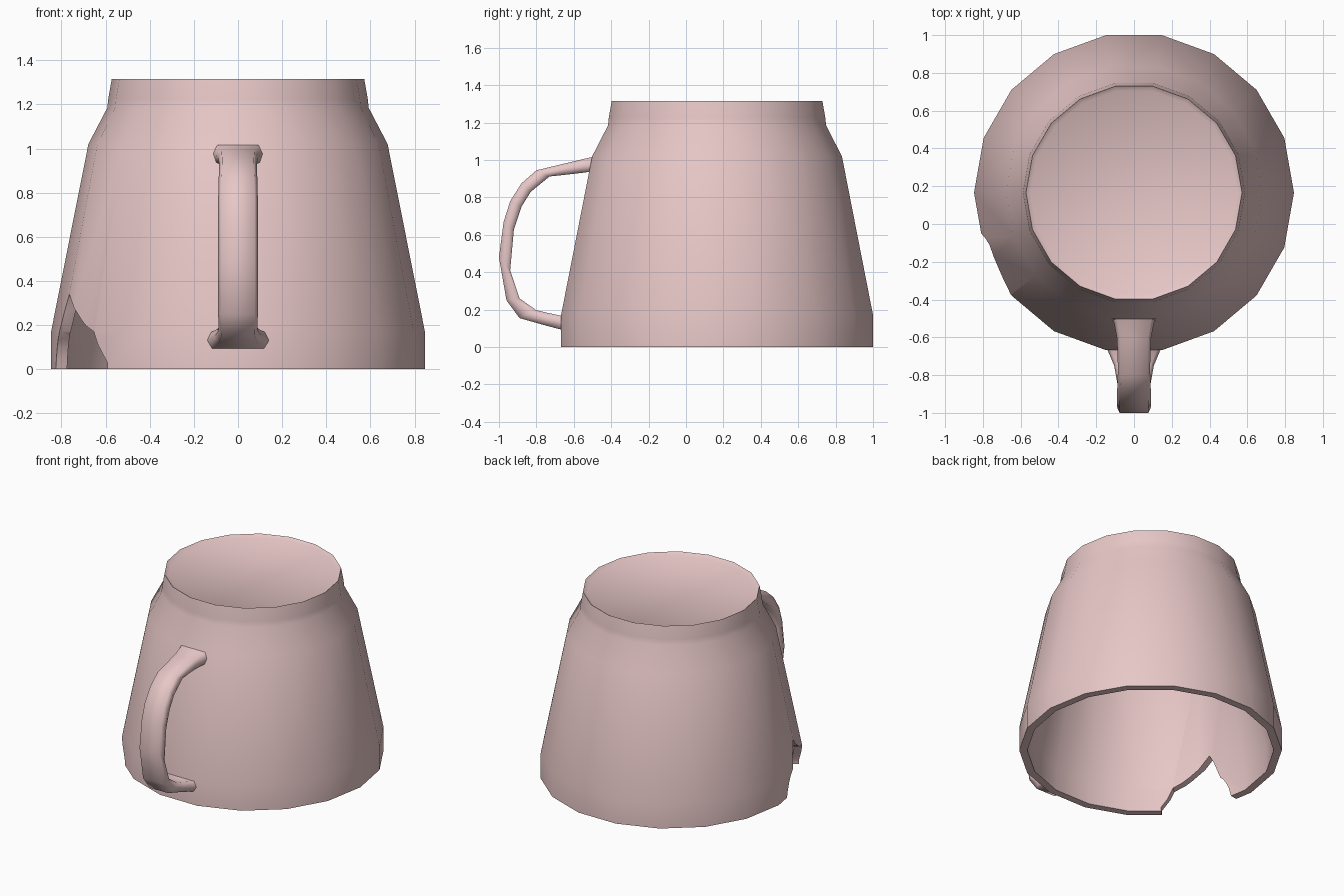
import bpy, bmesh, math
from mathutils import Vector

if "Cube" in bpy.data.objects:
    bpy.data.objects.remove(bpy.data.objects["Cube"])

CY = 0.166      # body axis sits behind the origin, handle in front
SIDES = 18

clay = bpy.data.materials.new("pink_clay")
clay.diffuse_color = (0.8, 0.57, 0.57, 1)
clay.use_nodes = True
clay.node_tree.nodes["Principled BSDF"].inputs["Base Color"].default_value = clay.diffuse_color


def polar(deg, r, z):
    a = math.radians(deg)
    return Vector((r * math.cos(a), CY + r * math.sin(a), z))


def finish(name, bm):
    bmesh.ops.recalc_face_normals(bm, faces=bm.faces)
    me = bpy.data.meshes.new(name)
    bm.to_mesh(me)
    bm.free()
    ob = bpy.data.objects.new(name, me)
    bpy.context.collection.objects.link(ob)
    me.materials.append(clay)
    return ob


def skin(bm, rings, cyclic=False):
    """Bridge successive vertex rings; cap both ends unless cyclic."""
    rows = [[bm.verts.new(p) for p in ring] for ring in rings]
    n = len(rows[0])
    for a, b in zip(rows, rows[1:]):
        for i in range(n):
            j = (i + 1) % n
            bm.faces.new((a[i], a[j], b[j], b[i]))
    bm.faces.new(rows[0])
    bm.faces.new(rows[-1])


def smooth(ob, deg):
    bpy.ops.object.select_all(action='DESELECT')
    ob.select_set(True)
    bpy.context.view_layer.objects.active = ob
    bpy.ops.object.shade_smooth_by_angle(angle=math.radians(deg))


# Upturned cup: profile runs from recessed base, down the outside, up the inside
profile = [(0.547, 1.298), (0.572, 1.315), (0.588, 1.225), (0.592, 1.185),
           (0.678, 1.02), (0.847, 0.17), (0.847, 0.0),
           (0.795, 0.0), (0.795, 0.165), (0.63, 1.0), (0.547, 1.165), (0.535, 1.25)]
bm = bmesh.new()
skin(bm, [[polar(360 / SIDES * i, r, z) for i in range(SIDES)] for r, z in profile])
body = finish("cup_body", bm)

# Broken chip in the rim: (angle, height) outline cut radially through the wall
chip = [(188.5, -0.1), (188.5, 0.0), (191, 0.1), (195, 0.17), (200, 0.34),
        (211, 0.22), (219.5, 0.17), (225, 0.03), (225, -0.1)]
bm = bmesh.new()
skin(bm, [[polar(a, r, z) for a, z in chip] for r in (0.65, 1.0)])
bmesh.ops.triangulate(bm, faces=bm.faces)
cutter = finish("chip_cutter", bm)
cutter.hide_render = True

mod = body.modifiers.new("chip", 'BOOLEAN')
mod.operation = 'DIFFERENCE'
mod.solver = 'EXACT'
mod.object = cutter
bpy.context.view_layer.objects.active = body
bpy.ops.object.modifier_apply(modifier=mod.name)
bpy.data.objects.remove(cutter, do_unlink=True)
smooth(body, 40)

# Handle: outer (y, z), inner (y, z), half width
stations = [((-0.48, 1.02), (-0.50, 0.94), 0.12),
            ((-0.52, 1.012), (-0.535, 0.934), 0.105),
            ((-0.60, 0.993), (-0.61, 0.925), 0.09),
            ((-0.80, 0.945), (-0.73, 0.912), 0.085),
            ((-0.88, 0.875), (-0.83, 0.83), 0.088),
            ((-0.94, 0.78), (-0.88, 0.75), 0.09),
            ((-0.975, 0.67), (-0.92, 0.63), 0.09),
            ((-1.00, 0.48), (-0.94, 0.41), 0.09),
            ((-0.96, 0.25), (-0.89, 0.26), 0.09),
            ((-0.89, 0.155), (-0.80, 0.197), 0.088),
            ((-0.76, 0.118), (-0.74, 0.183), 0.105),
            ((-0.655, 0.09), (-0.655, 0.165), 0.145)]
rings = []
for (oy, oz), (iy, iz), w in stations:
    my, mz = (oy + iy) / 2, (oz + iz) / 2
    rings.append([Vector(p) for p in (
        (-w * 0.84, oy, oz), (w * 0.84, oy, oz), (w, my, mz),
        (w * 0.88, iy, iz), (-w * 0.88, iy, iz), (-w, my, mz))])
bm = bmesh.new()
skin(bm, rings)
handle = finish("cup_handle", bm)
smooth(handle, 75)
